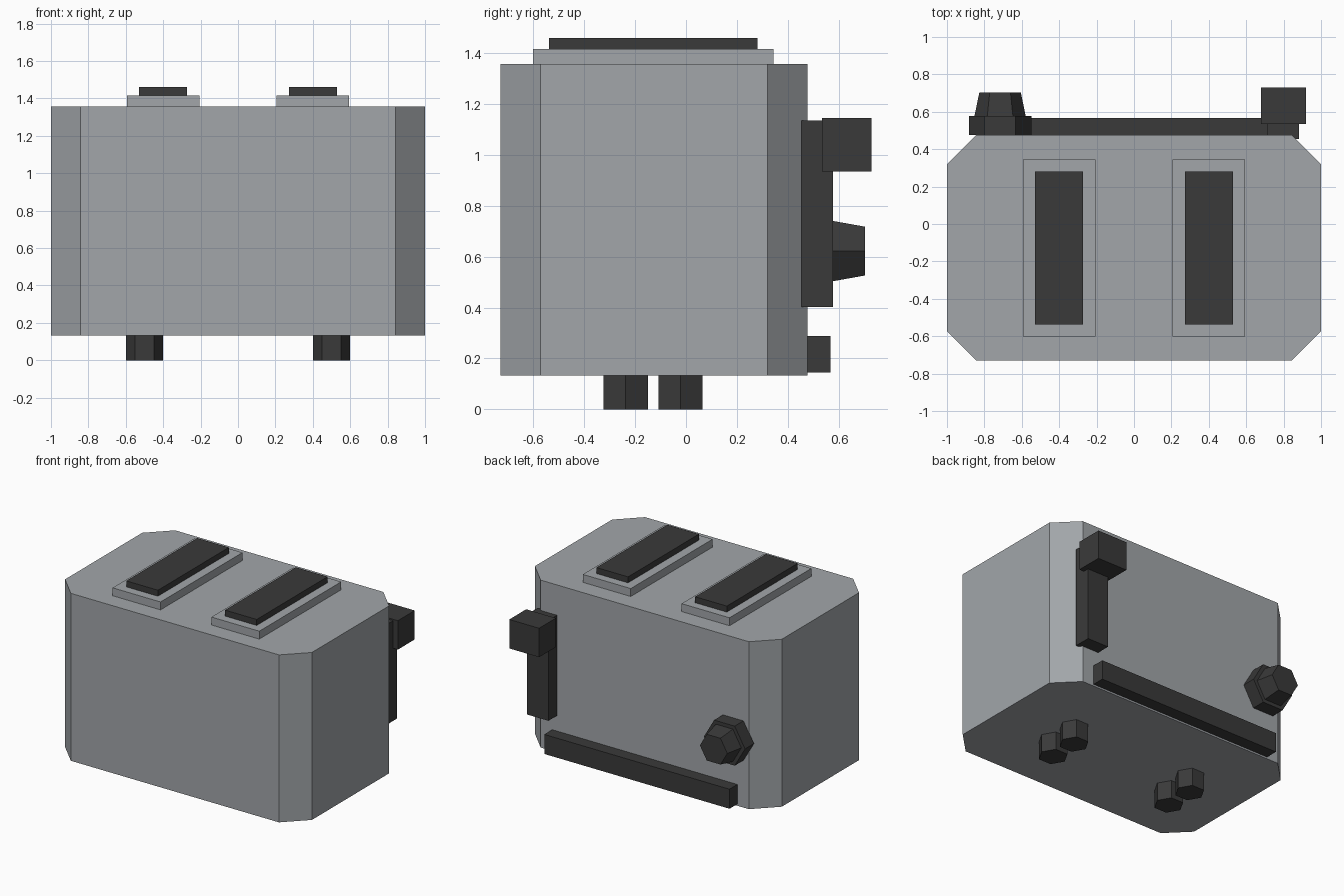
import bpy, bmesh, math
from mathutils import Matrix, Vector

if "Cube" in bpy.data.objects:
    bpy.data.objects.remove(bpy.data.objects["Cube"])


def material(name, rgb):
    m = bpy.data.materials.new(name)
    m.diffuse_color = (*rgb, 1)
    m.use_nodes = True
    m.node_tree.nodes["Principled BSDF"].inputs["Base Color"].default_value = m.diffuse_color
    return m


steel = material("brushed grey", (0.36, 0.38, 0.40))
black = material("dark plastic", (0.042, 0.042, 0.042))


def finish(name, bm, mat):
    bmesh.ops.recalc_face_normals(bm, faces=bm.faces)
    mesh = bpy.data.meshes.new(name)
    bm.to_mesh(mesh)
    bm.free()
    mesh.materials.append(mat)
    obj = bpy.data.objects.new(name, mesh)
    bpy.context.collection.objects.link(obj)
    return obj


def box(name, x, y, z, mat):
    """Box from (min, max) ranges."""
    bm = bmesh.new()
    size = Vector((x[1] - x[0], y[1] - y[0], z[1] - z[0]))
    mid = Vector((sum(x), sum(y), sum(z))) / 2
    bmesh.ops.create_cube(bm, size=1, matrix=Matrix.Translation(mid) @ Matrix.Diagonal((*size, 1)))
    return finish(name, bm, mat)


def hexagon(name, centre, r1, r2, depth, mat, backward=False):
    """Six-sided post along z, or along +y when backward; corners on the x axis."""
    bm = bmesh.new()
    ring = []
    for r, h in ((r1, -depth / 2), (r2, depth / 2)):
        ring.append([bm.verts.new((r * math.cos(i * math.pi / 3), r * math.sin(i * math.pi / 3), h))
                     for i in range(6)])
    bm.faces.new(ring[0])
    bm.faces.new(ring[1])
    for i in range(6):
        j = (i + 1) % 6
        bm.faces.new((ring[0][i], ring[0][j], ring[1][j], ring[1][i]))
    turn = Matrix.Rotation(-math.pi / 2, 4, 'X') if backward else Matrix.Identity(4)
    bm.transform(Matrix.Translation(centre) @ turn)
    return finish(name, bm, mat)


# Body: box outline with chamfered vertical corners, extruded upward
front, back, cut = -0.73, 0.477, 0.157
bm = bmesh.new()
outline = [(-1, front + cut), (-1 + cut, front), (1 - cut, front), (1, front + cut),
           (1, back - cut), (1 - cut, back), (-1 + cut, back), (-1, back - cut)]
base = bm.faces.new([bm.verts.new((x, y, 0.132)) for x, y in outline])
top = bmesh.ops.extrude_face_region(bm, geom=[base])["geom"]
bmesh.ops.translate(bm, vec=(0, 0, 1.226), verts=[v for v in top if isinstance(v, bmesh.types.BMVert)])
finish("body", bm, steel)

# Bread slots and feet, mirrored left and right
for side, s in (("left", -1), ("right", 1)):
    cx = 0.4 * s
    box(f"slot_frame_{side}", (cx - 0.194, cx + 0.194), (-0.602, 0.345), (1.35, 1.416), steel)
    box(f"slot_{side}", (cx - 0.128, cx + 0.128), (-0.538, 0.282), (1.41, 1.46), black)
    for place, y in (("front", -0.237), ("back", -0.022)):
        hexagon(f"foot_{place}_{side}", (0.5 * s, y, 0.068), 0.1, 0.1, 0.136, black)

# Lever, crumb tray and dial on the back
box("lever_track", (0.71, 0.882), (0.455, 0.578), (0.402, 1.136), black)
box("lever_handle", (0.679, 0.92), (0.535, 0.73), (0.934, 1.146), black)
box("crumb_tray", (-0.75, 0.75), (0.46, 0.568), (0.145, 0.288), black)
hexagon("dial_base", (-0.716, 0.5265, 0.622), 0.167, 0.167, 0.103, black, True)
hexagon("dial_knob", (-0.716, 0.64, 0.622), 0.137, 0.111, 0.126, black, True)
